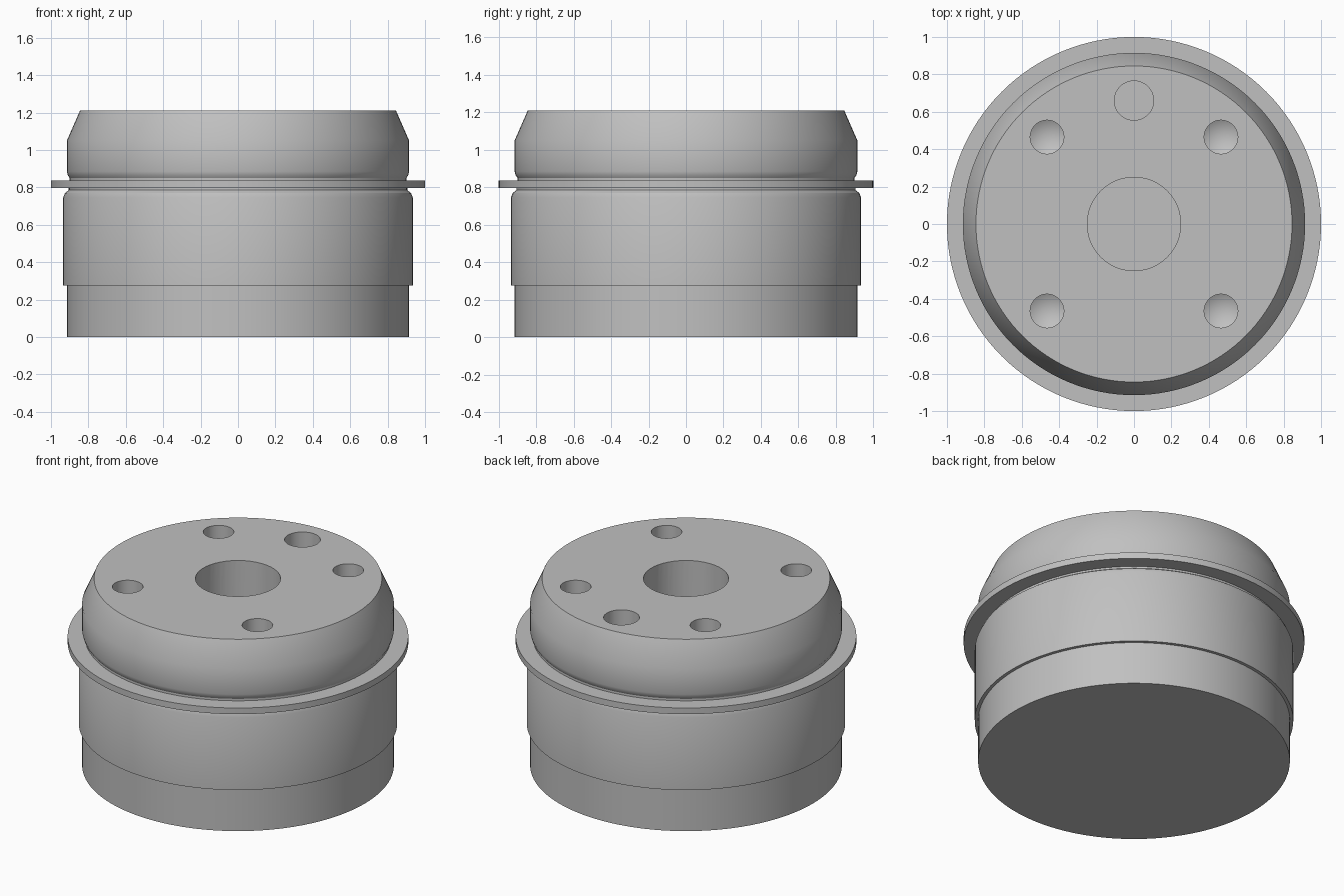
import bpy, bmesh, math

if "Cube" in bpy.data.objects:
    bpy.data.objects.remove(bpy.data.objects["Cube"], do_unlink=True)

SEGMENTS = 128
TOP = 1.21

steel = bpy.data.materials.new("plain grey metal")
steel.use_nodes = True
grey = (0.53, 0.53, 0.53, 1)
steel.diffuse_color = grey
steel.node_tree.nodes["Principled BSDF"].inputs["Base Color"].default_value = grey


def lathe(name, profile, segments, centre=(0, 0)):
    """Revolve (radius, z) points about a vertical axis; zero radius closes an end."""
    bm = bmesh.new()
    rings = []
    for r, z in profile:
        count = segments if r else 1
        rings.append([bm.verts.new((centre[0] + r * math.cos(math.tau * i / segments),
                                    centre[1] + r * math.sin(math.tau * i / segments), z))
                      for i in range(count)])
    for low, high in zip(rings, rings[1:]):
        for i in range(segments):
            j = (i + 1) % segments
            if len(low) == 1:
                bm.faces.new((low[0], high[j], high[i]))
            elif len(high) == 1:
                bm.faces.new((low[i], low[j], high[0]))
            else:
                bm.faces.new((low[i], low[j], high[j], high[i]))
    bmesh.ops.recalc_face_normals(bm, faces=bm.faces)
    mesh = bpy.data.meshes.new(name)
    bm.to_mesh(mesh)
    bm.free()
    mesh.materials.append(steel)
    obj = bpy.data.objects.new(name, mesh)
    bpy.context.collection.objects.link(obj)
    return obj


# Turned body: base, wider sleeve, thin flange, chamfered head
body = lathe("turned_body", [
    (0, 0), (0.915, 0), (0.915, 0.275), (0.935, 0.275), (0.935, 0.745),
    (0.925, 0.77), (0.905, 0.785), (0.905, 0.797),
    (1.0, 0.797), (1.0, 0.837), (0.90, 0.837),
    (0.90, 0.85), (0.91, 0.865), (0.915, 0.885),
    (0.915, 1.05), (0.845, TOP), (0, TOP)], SEGMENTS)


def hole(name, radius, depth, centre, tip=0):
    """Cut a blind hole in the head, with a drill-point bottom if tip is given."""
    floor = TOP - depth
    profile = [(0, floor - tip), (radius, floor), (radius, TOP + 0.1), (0, TOP + 0.1)]
    cutter = lathe(name + "_cutter", profile, 48, centre)
    cutter.hide_render = True
    cutter.hide_viewport = True
    cut = body.modifiers.new(name, "BOOLEAN")
    cut.operation = "DIFFERENCE"
    cut.solver = "EXACT"
    cut.object = cutter
    return cutter


# Centre bore, dowel hole and four drilled screw holes
cutters = [hole("centre_bore", 0.25, 0.4, (0, 0)),
           hole("dowel_hole", 0.105, 0.3, (0, 0.66))]
for sx in (-1, 1):
    for sy in (-1, 1):
        cutters.append(hole("screw_hole", 0.09, 0.35, (sx * 0.465, sy * 0.465), 0.05))

# Bake the cuts, then drop the cutters
bpy.context.view_layer.update()
cut_mesh = bpy.data.meshes.new_from_object(
    body.evaluated_get(bpy.context.evaluated_depsgraph_get()))
body.modifiers.clear()
body.data = cut_mesh
for cutter in cutters:
    bpy.data.objects.remove(cutter, do_unlink=True)

# Smooth round walls, sharp machined edges
bpy.ops.object.select_all(action="DESELECT")
body.select_set(True)
bpy.context.view_layer.objects.active = body
bpy.ops.object.shade_smooth_by_angle(angle=math.radians(30))
